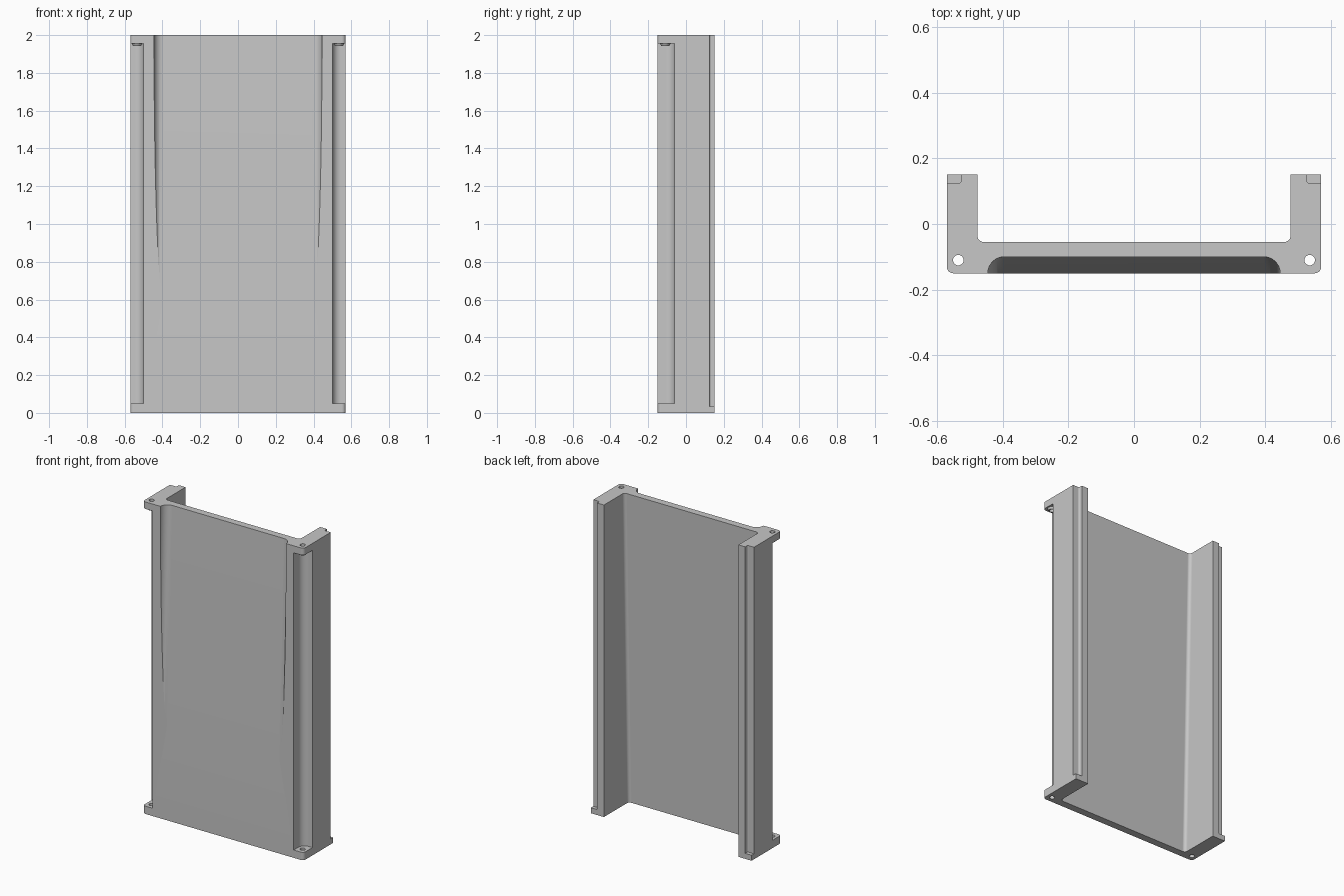
import bpy, bmesh, math
from mathutils import Vector

if "Cube" in bpy.data.objects:
    bpy.data.objects.remove(bpy.data.objects["Cube"], do_unlink=True)

grey = bpy.data.materials.new("plain grey")
grey.use_nodes = True
grey.diffuse_color = (0.57, 0.57, 0.57, 1)
grey.node_tree.nodes["Principled BSDF"].inputs["Base Color"].default_value = (0.57, 0.57, 0.57, 1)


def loft(name, rings):
    """Solid between two matching closed rings, each given as (points, z)."""
    bm = bmesh.new()
    a, b = [[bm.verts.new((p[0], p[1], z)) for p in points] for points, z in rings]
    n = len(a)
    for i in range(n):
        j = (i + 1) % n
        bm.faces.new((a[i], a[j], b[j], b[i]))
    bm.faces.new(a)
    bm.faces.new(b)
    bmesh.ops.recalc_face_normals(bm, faces=bm.faces)
    mesh = bpy.data.meshes.new(name)
    bm.to_mesh(mesh)
    bm.free()
    mesh.materials.append(grey)
    obj = bpy.data.objects.new(name, mesh)
    bpy.context.collection.objects.link(obj)
    return obj


def prism(name, points, z0, z1):
    return loft(name, [(points, z0), (points, z1)])


def rounded(corners, steps=8):
    """Polygon from (x, y, radius) corners, with filleted right angles."""
    out = []
    for i, (x, y, r) in enumerate(corners):
        p = Vector((x, y))
        if not r:
            out.append(p)
            continue
        u = (Vector(corners[i - 1][:2]) - p).normalized() * r
        v = (Vector(corners[(i + 1) % len(corners)][:2]) - p).normalized() * r
        for k in range(steps + 1):
            t = k / steps * math.pi / 2
            out.append(p + u * (1 - math.sin(t)) + v * (1 - math.cos(t)))
    return out


def circle(x, y, r, n=32):
    return [(x + r * math.cos(math.tau * i / n), y + r * math.sin(math.tau * i / n))
            for i in range(n)]


def channel(panel_back):
    """Cross-section of the front panel with its two side walls."""
    half = [(0.57, -0.15, 0.02), (0.57, 0.15, 0), (0.477, 0.15, 0), (0.477, panel_back, 0.02)]
    return rounded(half + [(-x, y, r) for x, y, r in reversed(half)])


def recess(z):
    """Cross-section of the sloping front recess at a height."""
    floor = -0.15 + 0.05 * (z - 0.6) / 1.4
    points = rounded([(-0.445, -0.3, 0), (-0.445, floor, 0.05),
                      (0.445, floor, 0.05), (0.445, -0.3, 0)], 16)
    return points, z


def combine(body, tool, operation="DIFFERENCE"):
    mod = body.modifiers.new(tool.name, "BOOLEAN")
    mod.operation, mod.solver, mod.object = operation, "EXACT", tool
    bpy.context.view_layer.objects.active = body
    bpy.ops.object.modifier_apply(modifier=mod.name)
    bpy.data.objects.remove(tool, do_unlink=True)


# Channel body: the panel's back face slopes forward towards the bottom
body = loft("channel_body", [(channel(-0.102), 0), (channel(-0.055), 2)])

for s in (-1, 1):
    # Long corner notch that leaves a bolt flange at each end
    notch = rounded([(s * 0.5, -0.3, 0), (s * 0.5, -0.06, 0.045),
                     (s * 0.7, -0.06, 0), (s * 0.7, -0.3, 0)])
    combine(body, prism("notch_cutter", notch, 0.05, 1.955))

    # Tapered boss under the top flange, then the bolt holes
    boss = loft("flange_boss", [(circle(s * 0.535, -0.11, 0.021), 1.942),
                                (circle(s * 0.535, -0.11, 0.034), 1.97)])
    combine(body, boss, "UNION")
    combine(body, prism("hole_cutter", circle(s * 0.535, -0.11, 0.016), -0.1, 2.1))

    # Rebate along the outer back edge of the side wall
    rebate = rounded([(s * 0.525, 0.3, 0), (s * 0.525, 0.125, 0.008),
                      (s * 0.7, 0.125, 0), (s * 0.7, 0.3, 0)], 4)
    combine(body, prism("rebate_cutter", rebate, 0.035, 2.1))

# Front recess that deepens steadily towards the top
combine(body, loft("recess_cutter", [recess(0.4), recess(2.1)]))

# Smooth fillets with crisp edges
bpy.ops.object.select_all(action="DESELECT")
body.select_set(True)
bpy.context.view_layer.objects.active = body
bpy.ops.object.shade_smooth_by_angle(angle=math.radians(25))
weighted = body.modifiers.new("weighted_normals", "WEIGHTED_NORMAL")
weighted.keep_sharp = True
